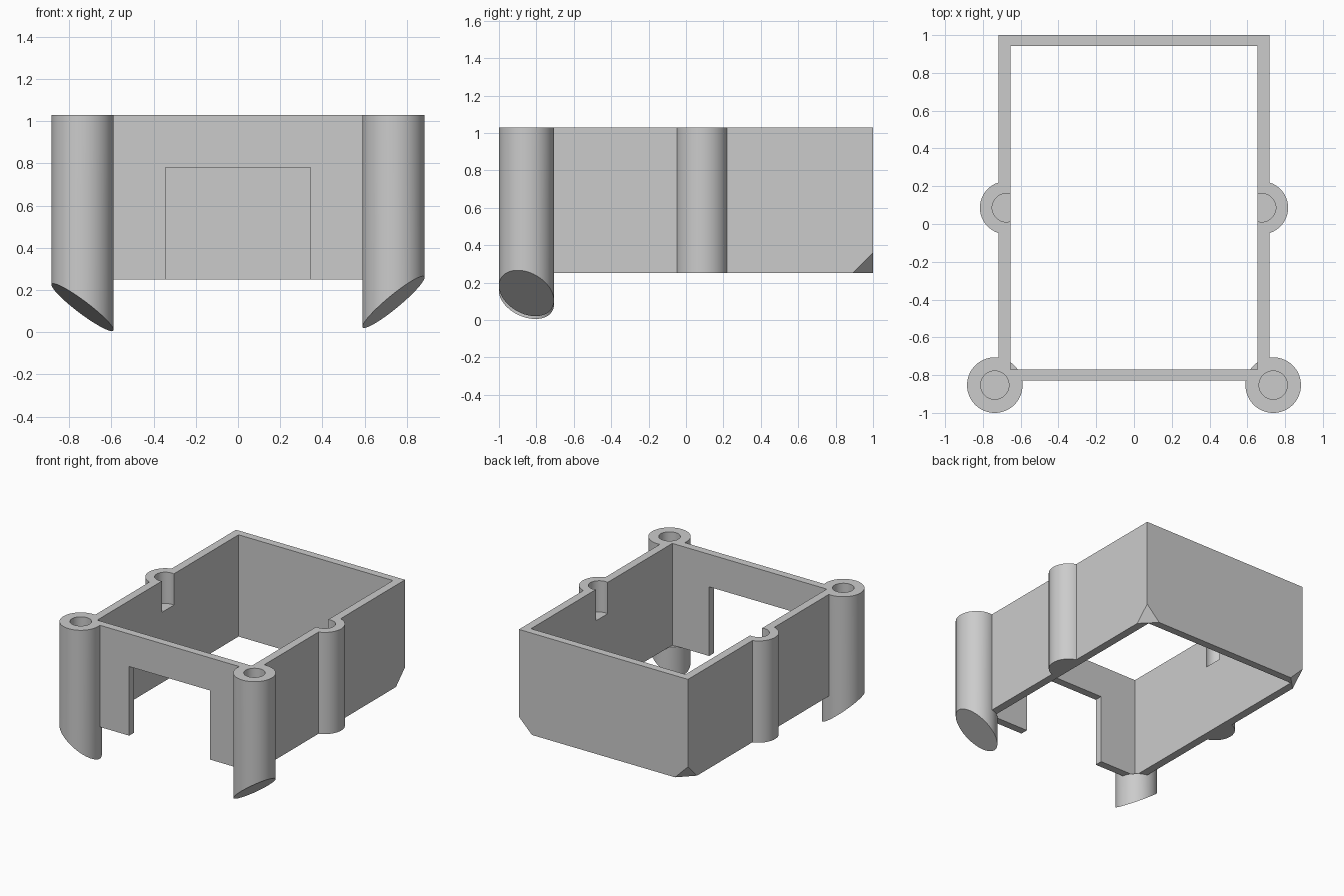
import bpy
import bmesh
from mathutils import Vector

old = bpy.data.objects.get("Cube")
if old:
    bpy.data.objects.remove(old, do_unlink=True)

grey = bpy.data.materials.new("plain grey")
grey.use_nodes = True
colour = (0.6, 0.6, 0.6, 1.0)
grey.diffuse_color = colour
grey.node_tree.nodes["Principled BSDF"].inputs["Base Color"].default_value = colour

# Main sizes
BOTTOM, TOP, OVER = 0.25, 1.03, 1.2
WALL_X, INNER_X = 0.717, 0.655
FRONT, FRONT_IN, BACK_IN, BACK = -0.829, -0.77, 0.942, 1.0
POST_X, POST_Y, POST_R = 0.737, -0.853, 0.147
BUMP_X, BUMP_Y, BUMP_R = 0.676, 0.086, 0.14
HOLE_R, HOLE_Z = 0.075, 0.79
CHAMFER = 0.11


def make(name, bm):
    bmesh.ops.recalc_face_normals(bm, faces=bm.faces)
    mesh = bpy.data.meshes.new(name)
    bm.to_mesh(mesh)
    bm.free()
    mesh.materials.append(grey)
    ob = bpy.data.objects.new(name, mesh)
    bpy.context.collection.objects.link(ob)
    return ob


def box(name, lo, hi):
    lo, hi = Vector(lo), Vector(hi)
    bm = bmesh.new()
    bmesh.ops.create_cube(bm, size=1)
    for v in bm.verts:
        v.co = (lo + hi) / 2 + v.co * (hi - lo)
    return make(name, bm)


def cylinder(name, x, y, r, z0, z1, slope=(0, 0), sides=72):
    """Upright cylinder whose lower end may lie on a slanted plane."""
    bm = bmesh.new()
    bmesh.ops.create_cone(bm, cap_ends=True, segments=sides,
                          radius1=r, radius2=r, depth=2)
    for v in bm.verts:
        low = z0 + slope[0] * v.co.x + slope[1] * v.co.y
        v.co = (v.co.x + x, v.co.y + y, low if v.co.z < 0 else z1)
    return make(name, bm)


def corner_wedge(name, side):
    """Tetrahedron that slices one lower back corner."""
    d = 0.02
    leg = CHAMFER + 3 * d
    tip = Vector((side * (WALL_X + d), BACK + d, BOTTOM - d))
    bm = bmesh.new()
    for offset in ((0, 0, 0), (-side * leg, 0, 0), (0, -leg, 0), (0, 0, leg)):
        bm.verts.new(tip + Vector(offset))
    bmesh.ops.convex_hull(bm, input=bm.verts)
    return make(name, bm)


def combine(target, tool, operation):
    tool.hide_render = True
    mod = target.modifiers.new(operation.lower(), "BOOLEAN")
    mod.operation = operation
    mod.solver = "EXACT"
    mod.object = tool
    bpy.context.view_layer.objects.active = target
    bpy.ops.object.modifier_apply(modifier=mod.name)
    bpy.data.objects.remove(tool, do_unlink=True)


# Outer block with side bumps, trimmed level underneath
case = box("case_frame", (-WALL_X, FRONT, 0.2), (WALL_X, BACK, 1.1))
for side in (-1, 1):
    combine(case, cylinder("side_bump", side * BUMP_X, BUMP_Y, BUMP_R, 0.15, 1.12), "UNION")
combine(case, box("base_trim", (-2, -2, -1), (2, 2, BOTTOM)), "DIFFERENCE")

# Lower back corners
for side in (-1, 1):
    combine(case, corner_wedge("corner_wedge", side), "DIFFERENCE")

# Front posts with slanted feet
for side, foot, slope in ((-1, 0.118, (-0.725, -0.25)), (1, 0.143, (0.79, -0.27))):
    post = cylinder("front_post", side * POST_X, POST_Y, POST_R, foot, 1.14, slope)
    combine(case, post, "UNION")

# Open interior, level rim and front doorway
combine(case, box("interior", (-INNER_X, FRONT_IN, BOTTOM - 0.001),
                  (INNER_X, BACK_IN, OVER)), "DIFFERENCE")
combine(case, box("rim_trim", (-2, -2, TOP), (2, 2, 2)), "DIFFERENCE")
combine(case, box("doorway", (-0.343, -0.9, 0.1), (0.343, -0.7, 0.78)), "DIFFERENCE")

# Blind screw holes in the posts and bumps
for side in (-1, 1):
    for x, y in ((POST_X, POST_Y), (BUMP_X, BUMP_Y)):
        combine(case, cylinder("screw_hole", side * x, y, HOLE_R, HOLE_Z, OVER, sides=48),
                "DIFFERENCE")

# Smooth round walls, crisp edges
bpy.ops.object.select_all(action="DESELECT")
case.select_set(True)
bpy.context.view_layer.objects.active = case
bpy.ops.object.shade_smooth_by_angle(angle=0.5)
